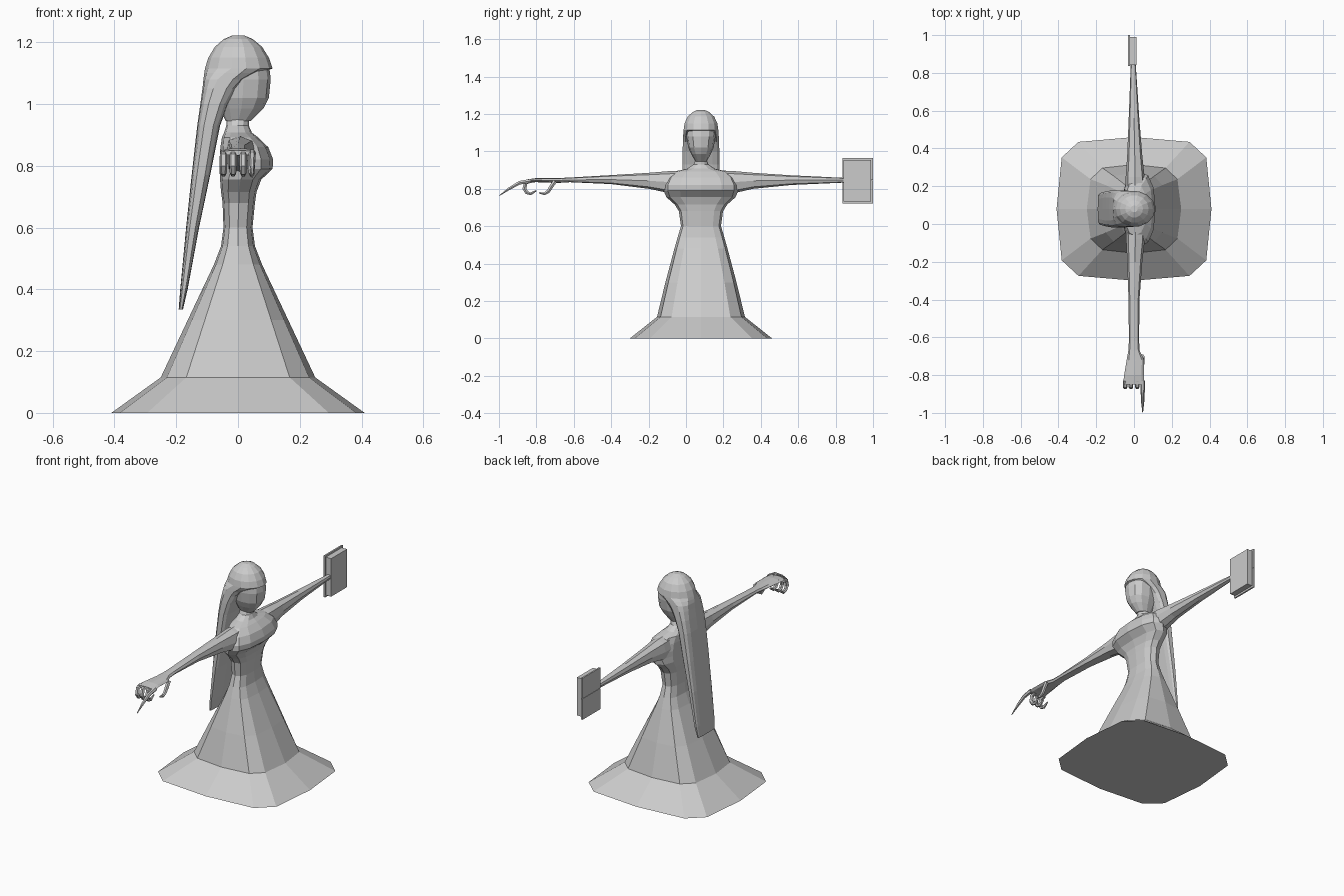
import bpy, bmesh, math
from mathutils import Vector

grey = bpy.data.materials.new("stone_grey")
grey.diffuse_color = (0.6, 0.6, 0.6, 1)
CY = 0.08  # the figure's centre line in y


def finish(name, bm):
    bmesh.ops.recalc_face_normals(bm, faces=bm.faces)
    me = bpy.data.meshes.new(name)
    bm.to_mesh(me)
    bm.free()
    me.materials.append(grey)
    ob = bpy.data.objects.new(name, me)
    bpy.context.collection.objects.link(ob)
    return ob


def oval(n, e):
    """Unit super-ellipse: e = 1 is round, smaller is boxier."""
    pts = []
    for i in range(n):
        a = 2 * math.pi * i / n
        c, s = math.cos(a), math.sin(a)
        pts.append((math.copysign(abs(c) ** e, c) if abs(c) > 1e-6 else 0,
                    math.copysign(abs(s) ** e, s) if abs(s) > 1e-6 else 0))
    return pts


def loft(name, rings):
    bm = bmesh.new()
    vs = [[bm.verts.new(p) for p in r] for r in rings]
    n = len(vs[0])
    for a, b in zip(vs, vs[1:]):
        for i in range(n):
            j = (i + 1) % n
            bm.faces.new((a[i], a[j], b[j], b[i]))
    bm.faces.new(vs[0])
    bm.faces.new(vs[-1])
    return finish(name, bm)


def upright(name, rows, n=12):
    """rows: z, back x, front x, half width in y, squareness"""
    return loft(name, [[((x0 + x1) / 2 + (x1 - x0) / 2 * u, CY + hy * v, z)
                        for u, v in oval(n, e)] for z, x0, x1, hy, e in rows])


def sideways(name, rows, n=8):
    """rows: y, centre x, half x, bottom z, top z"""
    return loft(name, [[(cx + hx * u, y, (z0 + z1) / 2 + (z1 - z0) / 2 * v)
                        for u, v in oval(n, 0.8)] for y, cx, hx, z0, z1 in rows])


def finger(name, x, path, radii):
    """Tube following (y, z) points in the plane at x"""
    rings = []
    for i, (y, z) in enumerate(path):
        a, b = path[max(i - 1, 0)], path[min(i + 1, len(path) - 1)]
        t = Vector((0, b[0] - a[0], b[1] - a[1])).normalized()
        side = t.cross(Vector((1, 0, 0)))
        rings.append([Vector((x, y, z)) + radii[i] * (Vector((u, 0, 0)) + side * v)
                      for u, v in oval(6, 1)])
    return loft(name, rings)


def box(name, x, y, z):
    bm = bmesh.new()
    bmesh.ops.create_cube(bm, size=1)
    for v in bm.verts:
        v.co = [r[0] if c < 0 else r[1] for c, r in zip(v.co, (x, y, z))]
    return finish(name, bm)


# Gown, torso and neck
upright("gown_and_torso", [
    (0.00, -0.41, 0.41, 0.38, 0.48),
    (0.115, -0.25, 0.25, 0.235, 0.58),
    (0.30, -0.163, 0.163, 0.19, 0.6),
    (0.48, -0.078, 0.078, 0.142, 0.65),
    (0.54, -0.055, 0.055, 0.125, 0.7),
    (0.60, -0.047, 0.047, 0.107, 0.75),
    (0.68, -0.05, 0.055, 0.118, 0.75),
    (0.715, -0.055, 0.06, 0.14, 0.75),
    (0.755, -0.058, 0.075, 0.185, 0.75),
    (0.79, -0.06, 0.112, 0.20, 0.85),
    (0.82, -0.06, 0.114, 0.20, 0.85),
    (0.86, -0.057, 0.098, 0.18, 0.85),
    (0.892, -0.052, 0.065, 0.14, 0.85),
    (0.907, -0.045, 0.045, 0.075, 0.9),
    (0.93, -0.038, 0.035, 0.04, 1),
    (0.95, -0.036, 0.036, 0.032, 1),
    (1.00, -0.036, 0.04, 0.032, 1)])

# Head with a narrow chin
upright("head", [
    (0.945, -0.04, 0.042, 0.03, 0.9),
    (0.985, -0.06, 0.082, 0.052, 0.9),
    (1.02, -0.07, 0.100, 0.068, 0.85),
    (1.08, -0.07, 0.106, 0.078, 0.85),
    (1.13, -0.07, 0.100, 0.078, 0.9)])

# Long hair: a sheet down the back that swells into a cap over the head
upright("hair", [
    (0.335, -0.192, -0.178, 0.075, 0.55),
    (0.40, -0.187, -0.163, 0.085, 0.55),
    (0.60, -0.168, -0.126, 0.092, 0.55),
    (0.77, -0.15, -0.09, 0.097, 0.55),
    (0.93, -0.132, -0.058, 0.1, 0.6),
    (1.00, -0.122, -0.032, 0.1, 0.6),
    (1.05, -0.115, -0.002, 0.098, 0.65),
    (1.08, -0.112, 0.03, 0.097, 0.7),
    (1.10, -0.109, 0.075, 0.096, 0.85),
    (1.115, -0.107, 0.112, 0.095, 1),
    (1.15, -0.096, 0.1, 0.09, 1),
    (1.185, -0.075, 0.078, 0.073, 1),
    (1.21, -0.046, 0.048, 0.046, 1),
    (1.222, -0.018, 0.02, 0.018, 1)], 14)

# Arms, held straight out to both sides
sideways("reaching_arm", [
    (0.06, 0.005, 0.05, 0.77, 0.9),
    (-0.08, 0.008, 0.05, 0.775, 0.895),
    (-0.20, 0.004, 0.04, 0.80, 0.885),
    (-0.40, 0.0, 0.029, 0.825, 0.873),
    (-0.62, 0.0, 0.027, 0.835, 0.86),
    (-0.67, 0.0, 0.03, 0.832, 0.858),
    (-0.72, 0.007, 0.046, 0.832, 0.857),
    (-0.80, 0.0, 0.052, 0.835, 0.857),
    (-0.85, -0.002, 0.056, 0.833, 0.85)])
sideways("book_arm", [
    (0.10, 0.005, 0.05, 0.77, 0.9),
    (0.25, 0.006, 0.05, 0.775, 0.895),
    (0.36, 0.004, 0.04, 0.80, 0.885),
    (0.56, 0.0, 0.028, 0.82, 0.872),
    (0.85, -0.004, 0.013, 0.833, 0.858)])

# Three curled fingers, a thumb and one long pointing finger
curl = [(-0.83, 0.842), (-0.857, 0.832), (-0.864, 0.80),
        (-0.852, 0.78), (-0.83, 0.773), (-0.80, 0.79)]
for i, x in enumerate((-0.047, -0.016, 0.017)):
    finger(f"curled_finger_{i + 1}", x, curl, [0.012, 0.012, 0.012, 0.011, 0.009, 0.004])
finger("thumb", 0.044, [(-0.70, 0.84), (-0.718, 0.815), (-0.735, 0.787),
                        (-0.757, 0.773), (-0.785, 0.778)],
       [0.012, 0.012, 0.011, 0.009, 0.004])
finger("pointing_finger", 0.046, [(-0.83, 0.842), (-0.89, 0.832), (-0.946, 0.80), (-0.998, 0.763)],
       [0.012, 0.011, 0.008, 0.002])

# Book: page block and two cover halves meeting at a crease
box("pages", (-0.022, 0.012), (0.843, 0.99), (0.733, 0.955))
for name, z in (("lower_cover", (0.722, 0.844)), ("upper_cover", (0.846, 0.965))):
    box(name, (-0.031, -0.022), (0.836, 1.0), z)
